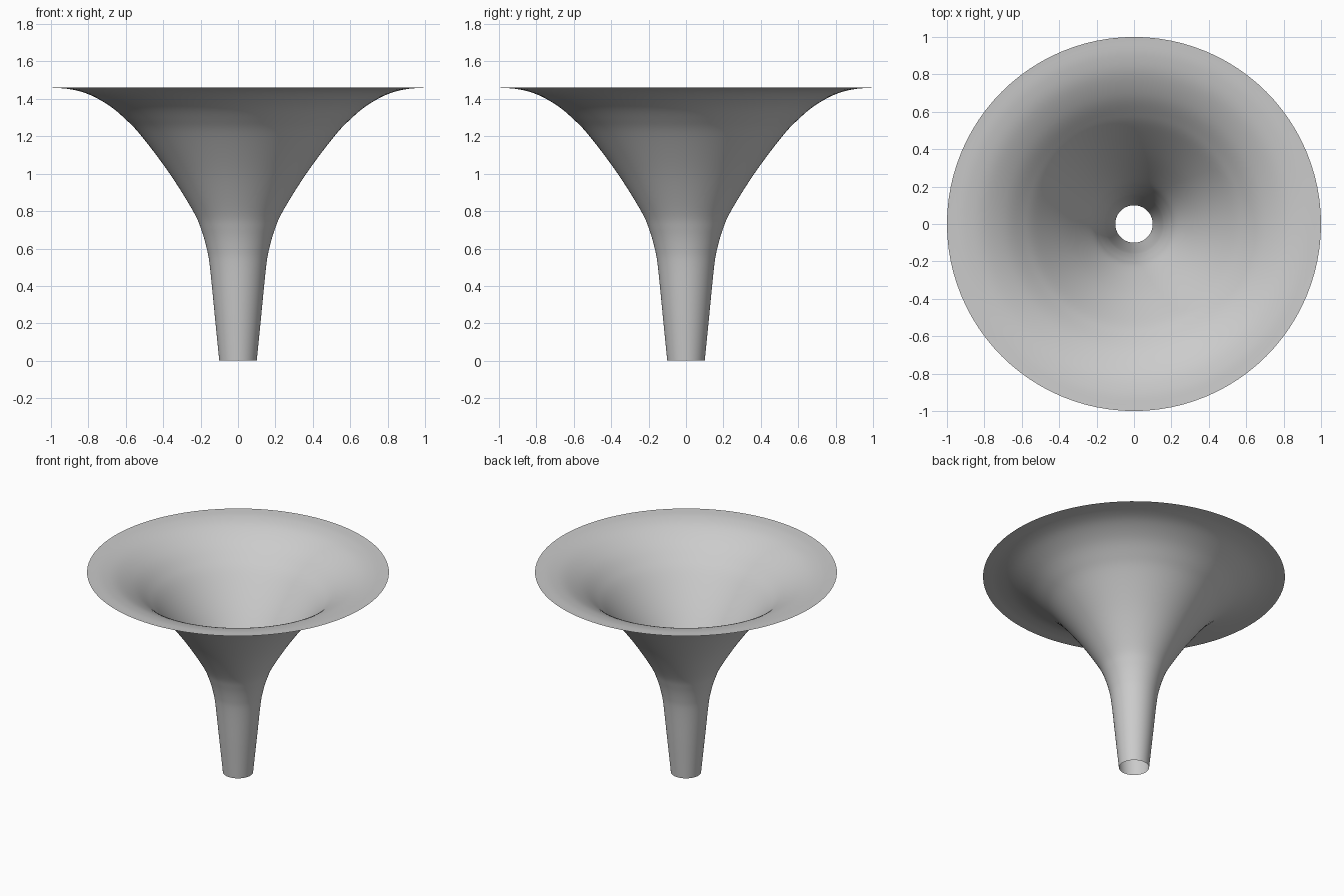
import bpy
import bmesh
import math
from mathutils import Vector

SEGMENTS = 96
STEPS = 6

cube = bpy.data.objects.get("Cube")
if cube:
    bpy.data.objects.remove(cube, do_unlink=True)

# Plain grey material
grey = bpy.data.materials.new("plain grey")
grey.use_nodes = True
colour = (0.6, 0.6, 0.6, 1)
grey.diffuse_color = colour
grey.node_tree.nodes["Principled BSDF"].inputs["Base Color"].default_value = colour

# Straight tapered stem, then the flare: (radius, height)
stem = [(0.10, 0), (0.125, 0.25)]
flare = [(0.15, 0.5), (0.167, 0.6), (0.196, 0.7), (0.24, 0.8), (0.365, 1.0),
         (0.515, 1.2), (0.6, 1.29), (0.69, 1.365), (0.8, 1.425),
         (0.9, 1.452), (1.0, 1.46)]


def smooth_path(points, steps):
    """Pass a smooth curve through all points."""
    p = [Vector(q) for q in points]
    p = [2 * p[0] - p[1]] + p + [2 * p[-1] - p[-2]]
    path = []
    for a, b, c, d in zip(p, p[1:], p[2:], p[3:]):
        for i in range(steps):
            t = i / steps
            path.append(b + (c - a) * t / 2
                        + (a - 2.5 * b + 2 * c - d / 2) * t ** 2
                        + (1.5 * (b - c) + (d - a) / 2) * t ** 3)
    return path + [p[-2]]


# Thin open horn, spun round the z axis
bm = bmesh.new()
verts = [bm.verts.new((r, 0, z)) for r, z in smooth_path(stem + flare, STEPS)]
edges = [bm.edges.new(pair) for pair in zip(verts, verts[1:])]
bmesh.ops.spin(bm, geom=verts + edges, cent=(0, 0, 0), axis=(0, 0, 1),
               angle=math.tau, steps=SEGMENTS, use_merge=False)
bmesh.ops.remove_doubles(bm, verts=bm.verts, dist=0.0005)
bmesh.ops.recalc_face_normals(bm, faces=bm.faces)
for face in bm.faces:
    face.smooth = True

# Normals point outward from the axis
side = next(iter(bm.faces))
middle = side.calc_center_median()
if side.normal.x * middle.x + side.normal.y * middle.y < 0:
    bmesh.ops.reverse_faces(bm, faces=bm.faces)

mesh = bpy.data.meshes.new("flared_horn")
bm.to_mesh(mesh)
bm.free()
mesh.materials.append(grey)
horn = bpy.data.objects.new("flared_horn", mesh)
bpy.context.collection.objects.link(horn)
